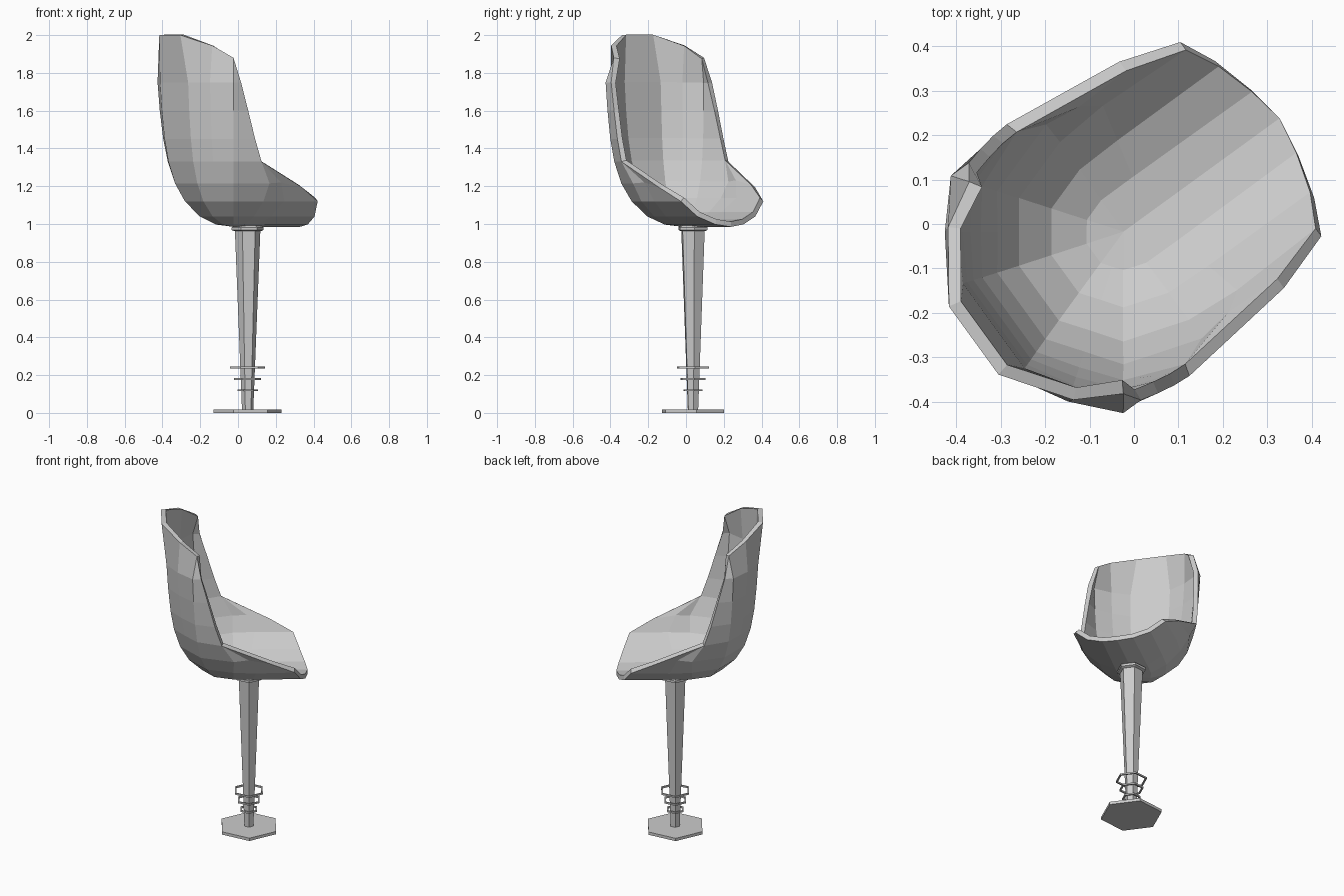
import bpy, bmesh
from math import sin, cos, radians

if "Cube" in bpy.data.objects:
    bpy.data.objects.remove(bpy.data.objects["Cube"])

TURN = radians(36)          # the chair faces this direction in plan
AXIS = (0.051, 0.037)       # centre of the pedestal
U0 = -0.03                  # centre of the rounded back, along the facing axis


def make_object(name, verts, faces, fix_normals=False):
    mesh = bpy.data.meshes.new(name)
    mesh.from_pydata(verts, [], faces)
    if fix_normals:
        bm = bmesh.new()
        bm.from_mesh(mesh)
        bmesh.ops.recalc_face_normals(bm, faces=bm.faces)
        bm.to_mesh(bm_mesh := mesh)
        bm.free()
    obj = bpy.data.objects.new(name, mesh)
    bpy.context.collection.objects.link(obj)
    return obj


def hex_lathe(name, profile, ring=False):
    """Turn a (radius, z) profile around the pedestal axis with six sides."""
    verts, faces, n = [], [], len(profile)
    for k in range(6):
        a = radians(6 + 60 * k)
        verts += [(AXIS[0] + r * cos(a), AXIS[1] + r * sin(a), z) for r, z in profile]
    for k in range(6):
        m = (k + 1) % 6
        for i in range(n if ring else n - 1):
            j = (i + 1) % n
            faces.append((k * n + i, m * n + i, m * n + j, k * n + j))
    if not ring:
        faces.append([k * n for k in range(6)])
        faces.append([k * n + n - 1 for k in range(6)])
    return make_object(name, verts, faces, True)


# Pedestal: foot plate, tapered post, collar and three thin rings
hex_lathe("foot_plate", [(0.181, 0.0), (0.181, 0.018)])
hex_lathe("post", [(0.03, 0.015), (0.068, 0.97)])
hex_lathe("collar", [(0.07, 0.962), (0.085, 0.968), (0.085, 0.982), (0.07, 0.992)])
for i, (rad, z) in enumerate([(0.055, 0.12), (0.072, 0.18), (0.093, 0.24)]):
    t = 0.005
    hex_lathe(f"ring_{i + 1}",
              [(rad, z - t), (rad, z + t), (rad - 2 * t, z + t), (rad - 2 * t, z - t)], True)


# Shell: each row holds half a cross-section as (u, v, z), from mid back to front rim
def arc(r, z, angles):
    return [(U0 - r * cos(radians(a)), r * sin(radians(a)), z) for a in angles]


def chord(p, q, bulge=0.0):
    m = [(a + b) / 2 for a, b in zip(p, q)]
    return (U0 + (m[0] - U0) * (1 + bulge), m[1] * (1 + bulge), m[2])


rows = []
# lower rows: bowl that runs forward as a channel to the front lip
for r, z, mid, lip in [
    (0.0, 0.985, (0.05, 0.0, 0.985), (0.405, 0.0, 0.985)),
    (0.095, 0.997, (0.06, 0.095, 0.997), (0.39, 0.092, 0.998)),
    (0.187, 1.04, (0.08, 0.19, 1.04), (0.363, 0.19, 1.04)),
    (0.27, 1.12, (0.10, 0.28, 1.12), (0.325, 0.27, 1.12)),
    (0.325, 1.215, (0.055, 0.312, 1.22), (0.188, 0.315, 1.195)),
]:
    p18, p54, p90 = arc(r, z, (18, 54, 90))
    rows.append([p18, chord(p18, p54), p54, p90, mid, lip])
# upper rows: wrapped back that ends on the falling side rim
for r, z, u, v, bulge in [
    (0.362, 1.33, -0.10, 0.35, 0.01),
    (0.383, 1.45, -0.14, 0.347, 0.02),
    (0.398, 1.60, -0.18, 0.34, 0.03),
    (0.408, 1.75, -0.22, 0.33, 0.035),
]:
    p18, p54 = arc(r, z, (18, 54))
    rows.append([p18, chord(p18, p54, bulge), p54] + [(u, v, z)] * 3)
# top rim
rows.append([(-0.446, 0.095, 2.0), (-0.343, 0.24, 1.945)] + [(-0.244, 0.295, 1.88)] * 4)

verts, index, faces = [], {}, []


def vert(p):
    key = tuple(round(c, 4) for c in p)
    if key not in index:
        u, v, z = key
        index[key] = len(verts)
        verts.append((u * cos(TURN) - v * sin(TURN), u * sin(TURN) + v * cos(TURN), z))
    return index[key]


# mirror each half row, then join neighbouring rows (collapsed corners drop out)
grid = [[vert(p) for p in reversed(row)] + [vert((u, -v, z)) for u, v, z in row]
        for row in rows]
for low, high in zip(grid, grid[1:]):
    for j in range(len(low) - 1):
        quad = list(dict.fromkeys((low[j], low[j + 1], high[j + 1], high[j])))
        if len(quad) > 2:
            faces.append(quad)

shell = make_object("seat_shell", verts, faces)
thick = shell.modifiers.new("thickness", 'SOLIDIFY')
thick.thickness = 0.028
thick.offset = -1
thick.use_even_offset = True
